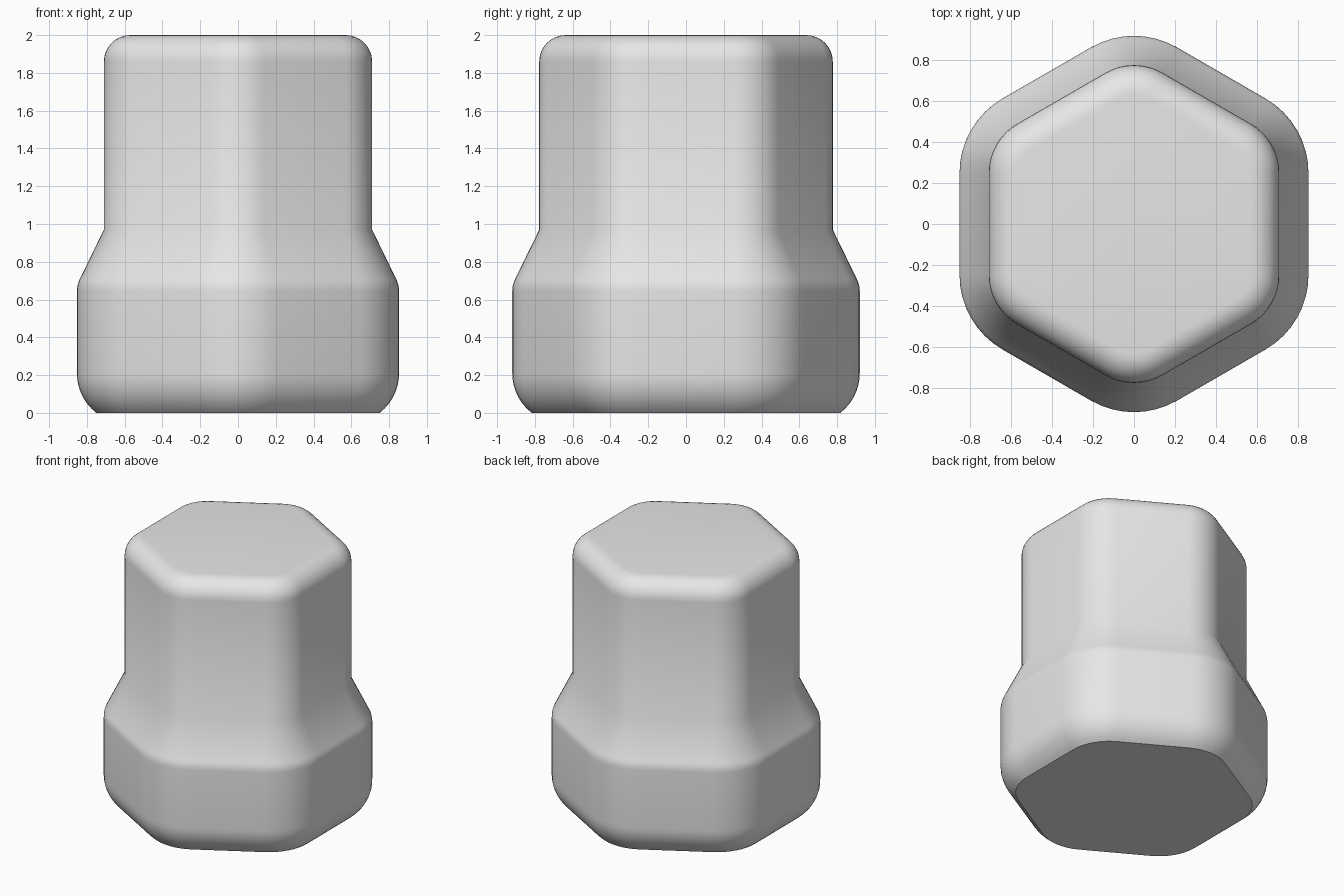
import bpy
import bmesh
from math import sin, cos, radians, asin

cube = bpy.data.objects.get("Cube")
if cube:
    bpy.data.objects.remove(cube, do_unlink=True)

CORE = 0.5       # corner radius of the inner hexagon that every section is offset from
STEPS = 8        # segments in each rounded corner


def arc(cx, cz, radius, start, end, steps):
    """Profile points (offset, height) along a circular arc, angles in degrees."""
    angles = [radians(start + (end - start) * i / steps) for i in range(steps + 1)]
    return [(cx + radius * cos(a), cz + radius * sin(a)) for a in angles]


def rounded_hexagon(bm, offset, z):
    """Ring of vertices with a corner arc at each of the six corners."""
    ring = []
    for corner in range(6):
        mid = radians(30 + 60 * corner)
        for i in range(STEPS + 1):
            a = mid + radians(60 * i / STEPS - 30)
            ring.append(bm.verts.new((CORE * cos(mid) + offset * cos(a),
                                      CORE * sin(mid) + offset * sin(a), z)))
    return ring


# Side profile: rounded foot, wide base, sloped shoulder, narrow body, rounded top
foot_radius, foot_height = 0.265, 0.21
foot_angle = asin(foot_height / foot_radius) * 180 / 3.14159265
profile = arc(0.42 - foot_radius, foot_height, foot_radius, -foot_angle, 0, 8)
profile += arc(0.42 - 0.14, 0.645, 0.14, 0, 27, 4)
profile += [(0.277, 0.97)]
profile += arc(0.137, 1.86, 0.14, 0, 90, 8)
profile[0] = (profile[0][0], 0.0)

# Loft the sections and close both ends
bm = bmesh.new()
rings = [rounded_hexagon(bm, r, z) for r, z in profile]
for low, high in zip(rings, rings[1:]):
    n = len(low)
    for i in range(n):
        j = (i + 1) % n
        bm.faces.new((low[i], low[j], high[j], high[i]))
bm.faces.new(rings[-1])
bm.faces.new(list(reversed(rings[0])))
mesh = bpy.data.meshes.new("hexagonal_cap")
bm.to_mesh(mesh)
bm.free()

cap = bpy.data.objects.new("hexagonal_cap", mesh)
bpy.context.collection.objects.link(cap)

# Plain grey material
grey = bpy.data.materials.new("light grey")
grey.use_nodes = True
colour = (0.8, 0.8, 0.8, 1.0)
grey.diffuse_color = colour
grey.node_tree.nodes["Principled BSDF"].inputs["Base Color"].default_value = colour
mesh.materials.append(grey)

# Smooth shading, with a crisp edge around the flat underside
bpy.ops.object.select_all(action="DESELECT")
cap.select_set(True)
bpy.context.view_layer.objects.active = cap
bpy.ops.object.shade_smooth_by_angle(angle=radians(32))
